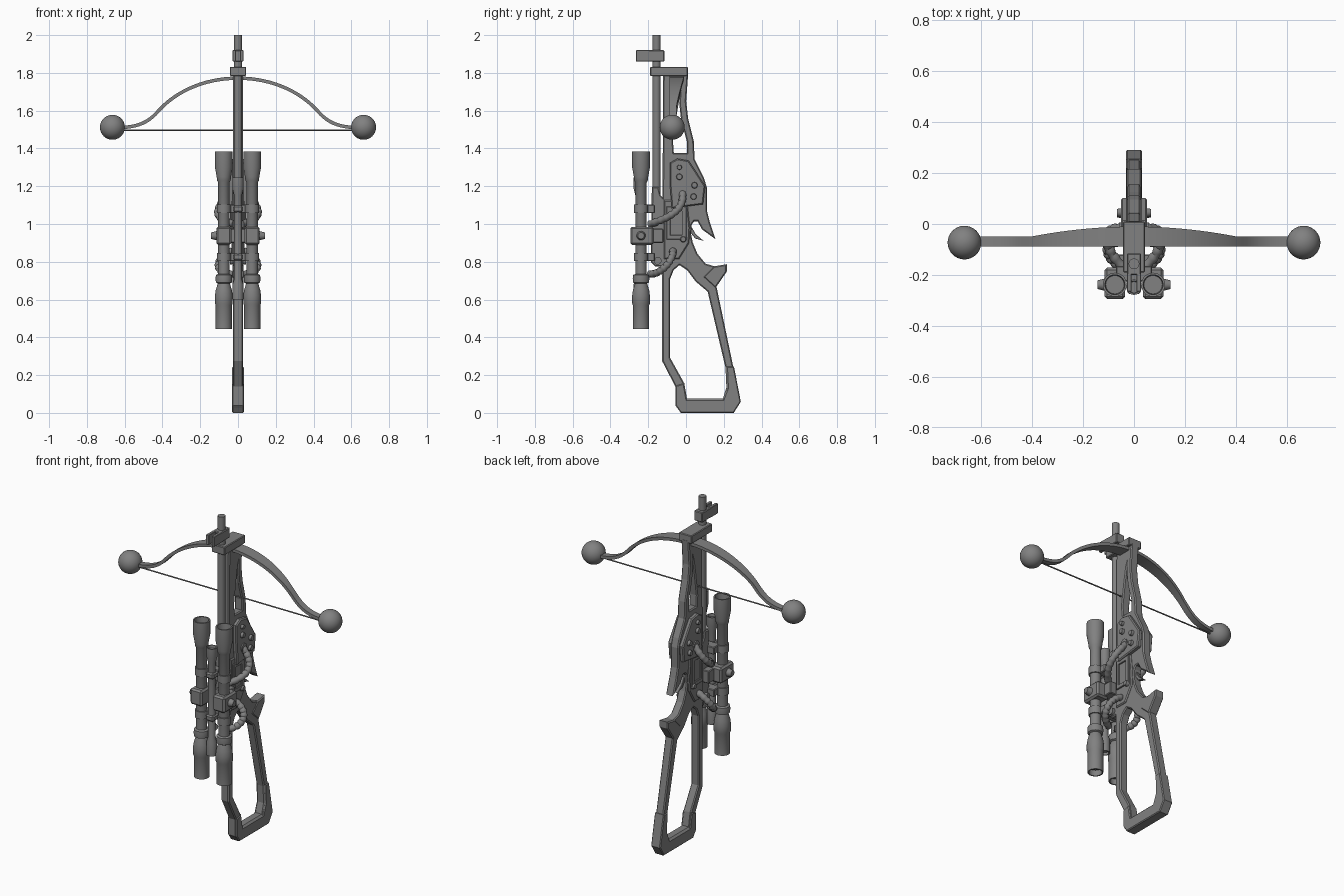
import bpy, bmesh, math
from mathutils import Vector, Matrix
from mathutils.geometry import interpolate_bezier

cube = bpy.data.objects.get("Cube")
if cube:
    bpy.data.objects.remove(cube, do_unlink=True)

grey = bpy.data.materials.new("gunmetal grey")
grey.use_nodes = True
COLOUR = (0.22, 0.22, 0.22, 1)
grey.diffuse_color = COLOUR
grey.node_tree.nodes["Principled BSDF"].inputs["Base Color"].default_value = COLOUR
SIDES = (("left", 1), ("right", -1))


def activate(obj):
    bpy.ops.object.select_all(action="DESELECT")
    obj.select_set(True)
    bpy.context.view_layer.objects.active = obj


def finish(name, bm, smooth=True):
    """Clean a bmesh and turn it into a shaded object."""
    bmesh.ops.remove_doubles(bm, verts=bm.verts, dist=0.0002)
    bmesh.ops.recalc_face_normals(bm, faces=bm.faces)
    mesh = bpy.data.meshes.new(name)
    bm.to_mesh(mesh)
    bm.free()
    mesh.materials.append(grey)
    obj = bpy.data.objects.new(name, mesh)
    bpy.context.collection.objects.link(obj)
    if smooth:
        activate(obj)
        bpy.ops.object.shade_smooth_by_angle(angle=math.radians(35))
    return obj


def side_plate(name, loops, half, x=0, bevel=0.006):
    """Side outline (y, z in hundredths) with holes, thickened along x."""
    curve = bpy.data.curves.new(name, "CURVE")
    curve.dimensions, curve.fill_mode = "2D", "BOTH"
    curve.extrude, curve.bevel_depth, curve.bevel_resolution = half - bevel, bevel, 0
    for loop in loops:
        spline = curve.splines.new("POLY")
        spline.points.add(len(loop) - 1)
        spline.use_cyclic_u, spline.use_smooth = True, False
        for point, (y, z) in zip(spline.points, loop):
            point.co = (y / 100, z / 100, 0, 1)
    temp = bpy.data.objects.new(name, curve)
    bpy.context.collection.objects.link(temp)
    graph = bpy.context.evaluated_depsgraph_get()
    mesh = bpy.data.meshes.new_from_object(temp.evaluated_get(graph))
    bm = bmesh.new()
    bm.from_mesh(mesh)
    bpy.data.objects.remove(temp)
    bpy.data.meshes.remove(mesh)
    for v in bm.verts:
        v.co = (v.co.z + x, v.co.x, v.co.y)
    for f in bm.faces:
        f.smooth = False
    return finish(name, bm, False)


def box(name, low, high, bevel=0.004):
    low, high = Vector(low), Vector(high)
    bm = bmesh.new()
    bmesh.ops.create_cube(bm, size=1)
    for v in bm.verts:
        v.co = (low + high) / 2 + v.co * (high - low)
    bmesh.ops.bevel(bm, geom=bm.edges[:], offset=bevel, segments=1, affect="EDGES")
    return finish(name, bm, False)


def rod(name, start, end, r1, r2=None, sides=24):
    start, end = Vector(start), Vector(end)
    axis = end - start
    bm = bmesh.new()
    turn = axis.to_track_quat("Z", "Y").to_matrix().to_4x4()
    bmesh.ops.create_cone(bm, cap_ends=True, segments=sides, radius1=r1,
                          radius2=r1 if r2 is None else r2, depth=axis.length,
                          matrix=Matrix.Translation((start + end) / 2) @ turn)
    return finish(name, bm)


def ball(name, centre, radius):
    bm = bmesh.new()
    bmesh.ops.create_uvsphere(bm, u_segments=32, v_segments=20, radius=radius,
                              matrix=Matrix.Translation(centre))
    return finish(name, bm)


def loft(bm, rings, closed_ends=True):
    rings = [[bm.verts.new(p) for p in ring] for ring in rings]
    n = len(rings[0])
    for a, b in zip(rings, rings[1:]):
        for i in range(n):
            bm.faces.new((a[i], a[(i + 1) % n], b[(i + 1) % n], b[i]))
    if closed_ends:
        bm.faces.new(rings[0])
        bm.faces.new(rings[-1])


def lathe(name, profile, x, y, sides=28):
    """Revolve (radius, z in hundredths) about a vertical axis."""
    bm = bmesh.new()
    angles = [math.tau * i / sides for i in range(sides)]
    loft(bm, [[(x + r * math.cos(a) / 100, y + r * math.sin(a) / 100, z / 100)
               for a in angles] for r, z in profile])
    bmesh.ops.dissolve_degenerate(bm, dist=0.0001, edges=bm.edges)
    return finish(name, bm)


def hose(name, points, radius):
    """Ribbed hose along a bezier with four control points."""
    path = interpolate_bezier(*[Vector(p) for p in points], 29)
    bm = bmesh.new()
    rings = []
    for i, p in enumerate(path):
        tangent = path[min(i + 1, 28)] - path[max(i - 1, 0)]
        turn = tangent.to_track_quat("Z", "Y")
        r = radius * (0.82 if i % 3 == 0 else 1)
        rings.append([p + turn @ Vector((r * math.cos(a), r * math.sin(a), 0))
                      for a in [math.tau * k / 14 for k in range(14)]])
    loft(bm, rings)
    return finish(name, bm)


# Rifle frame: fore end, receiver, grip and skeleton stock with its openings
outline = [(-12, 80), (-12, 27.5), (-5, 14), (-5, 4), (-2.5, 1), (24.5, 1), (28, 6), (24.5, 24),
           (15.5, 67), (21, 75), (21, 78), (15, 77), (10, 78.5), (5.5, 84), (3, 90), (2, 95),
           (2.5, 100), (4, 102), (6.5, 102), (9, 97.5), (14.5, 93.5), (12, 101), (10.5, 107),
           (10.5, 119), (9, 124), (4, 134), (3.5, 144), (0.5, 156), (-0.5, 165), (0.5, 179), (-11.5, 179)]
stock_hole = [(-9, 71), (-7, 76), (-3.5, 79), (1, 76), (5.5, 70), (12, 64.5), (21.5, 24),
              (22, 13.5), (20, 7), (0, 7), (-1.5, 15.5), (-9, 29)]
fore_hole = [(-2.5, 171), (-3, 164), (-2, 155), (1, 144), (1, 137), (-7, 137), (-7.5, 144),
             (-5.5, 158), (-4, 167)]
side_plate("rifle_frame", [outline, stock_hole, fore_hole], 0.026)
side_plate("butt_pad", [[(25, 24), (28.5, 6), (25, 0.5), (-2.5, 0.5), (-5, 4), (-5, 14), (-1.5, 15),
                         (0, 6.5), (20, 6.5), (22.5, 13), (22, 24)]], 0.031, bevel=0.005)
side_plate("grip_cap", [[(15.5, 67), (21, 75), (21, 78), (15, 77), (10, 72)]], 0.03)
side_plate("trigger", [[(1, 97), (3, 95), (5, 92.5), (8.5, 91.5), (5, 94.5), (3, 98)]], 0.01, bevel=0.002)

# Receiver with side plates, recessed panels and screws
side_plate("receiver", [[(-11, 82), (-11, 112), (0, 112), (1.5, 98), (1, 90), (-4, 82)]], 0.034)
plate = [(-8, 132), (-4.5, 134), (1, 133), (5, 127), (9.5, 120), (8.5, 111), (-7, 109), (-8, 122)]
panel = [(-10, 92), (-10, 109), (0, 109), (0, 92)]
panel_hole = [(-8.5, 94), (-8.5, 107), (-2, 107), (-2, 94)]
screws = [(-3.5, 130, 1.6), (-3.5, 125, 2), (4.5, 120.5, 2), (4, 114.5, 2), (-1.5, 92, 1.8)]
for side, s in SIDES:
    side_plate("side_plate_" + side, [plate], 0.014, s * 0.037)
    side_plate("panel_rim_" + side, [panel, panel_hole], 0.005, s * 0.037, 0.002)
    for i, (y, z, r) in enumerate(screws):
        reach = 0.052 if z < 100 else 0.066
        rod(f"screw_{side}_{i}", (s * 0.03, y / 100, z / 100), (s * reach, y / 100, z / 100),
            r / 100, r / 140, 16)

# Barrel, shroud, muzzle block and forked sight
BARREL_Y = -0.156
rod("barrel", (0, BARREL_Y, 0.82), (0, BARREL_Y, 2), 0.021)
side_plate("barrel_shroud", [[(-18, 80), (-16, 78), (-12, 78), (-11, 82), (-11, 112), (-14, 115),
                              (-15, 119), (-17.5, 119)]], 0.026)
rod("shroud_pivot", (-0.042, -0.15, 0.805), (0.042, -0.15, 0.805), 0.02)
box("muzzle_block", (-0.043, -0.19, 1.783), (0.043, 0.01, 1.832))
box("sight_block", (-0.028, -0.2, 1.86), (0.028, -0.115, 1.92))
for side, s in SIDES:
    box("sight_prong_" + side, (s * 0.019 - 0.009, -0.265, 1.86), (s * 0.019 + 0.009, -0.195, 1.92), 0.002)

# Bow limbs, tip balls and string
inner = [Vector(p) for p in ((0, 0, 1.772), (0.18, 0, 1.772), (0.33, 0, 1.7), (0.42, 0, 1.6))]
outer = [Vector(p) for p in ((0.42, 0, 1.6), (0.48, 0, 1.53), (0.54, 0, 1.512), (0.64, 0, 1.51))]
arc = interpolate_bezier(*inner, 16) + interpolate_bezier(*outer, 12)[1:]
for side, s in SIDES:
    bm = bmesh.new()
    rings = []
    for i, p in enumerate(arc):
        run = arc[min(i + 1, len(arc) - 1)] - arc[max(i - 1, 0)]
        normal = Vector((-run.z, 0, run.x)).normalized() * 0.009
        back = -0.01 - 0.04 * min(1, p.x / 0.4) ** 2
        rings.append([(s * (p.x + k * normal.x), y, p.z + k * normal.z)
                      for k, y in ((1, -0.088), (1, back), (-1, back), (-1, -0.088))])
    loft(bm, rings)
    finish("bow_limb_" + side, bm)
    ball("tip_ball_" + side, (s * 0.665, -0.073, 1.512), 0.066)
rod("bow_string", (-0.64, -0.073, 1.497), (0.64, -0.073, 1.497), 0.004, sides=8)

# Twin scopes with clamps, knobs and hoses
scope = [(0, 48), (3.6, 48), (3.6, 44.5), (4.3, 44.5), (4.3, 57), (4.7, 58), (4.7, 62), (4.3, 65),
         (3.2, 68.5), (4.2, 69), (4.4, 71), (4.2, 73), (3, 73.5), (3, 122), (3.6, 123), (3.8, 125),
         (4.7, 130), (4.7, 138.5), (3.9, 138.5), (3.6, 135), (0, 135)]
SCOPE_Y = -0.238
for side, s in SIDES:
    x = s * 0.075
    lathe("scope_" + side, scope, x, SCOPE_Y)
    box("scope_clamp_" + side, (x - 0.04, -0.295, 0.89), (x + 0.04, -0.17, 0.985), 0.01)
    rod("clamp_knob_" + side, (s * 0.11, SCOPE_Y, 0.938), (s * 0.143, SCOPE_Y, 0.938), 0.025, 0.017)
    for i, z in enumerate((0.825, 1.08)):
        rod(f"scope_ring_{side}_{i}", (x, SCOPE_Y, z - 0.022), (x, SCOPE_Y, z + 0.022), 0.037)
    hose("upper_hose_" + side, [(s * 0.04, -0.02, 1.17), (s * 0.125, 0, 1.08),
                                (s * 0.14, -0.09, 1.03), (s * 0.02, -0.19, 1)], 0.02)
    hose("lower_hose_" + side, [(s * 0.03, -0.07, 0.86), (s * 0.13, -0.06, 0.82),
                                (s * 0.13, -0.13, 0.73), (s * 0.02, -0.19, 0.735)], 0.02)
    rod("hose_cap_" + side, (s * 0.03, -0.02, 1.17), (s * 0.058, -0.02, 1.17), 0.025)

# Small centre scope and the cross mounts
lathe("centre_scope", [(0, 61.5), (2.2, 61.5), (2.2, 60), (2.9, 60), (2.9, 68), (2, 71), (2, 115),
                       (3, 119), (3, 124.5), (2.4, 124.5), (2.2, 123), (0, 123)], 0, -0.248)
for i, z in enumerate((0.825, 1.08)):
    box(f"cross_mount_{i}", (-0.07, -0.225, z - 0.022), (0.07, -0.165, z + 0.022))
    box(f"centre_ring_{i}", (-0.026, -0.275, z - 0.018), (0.026, -0.2, z + 0.018), 0.008)
box("main_mount", (-0.067, -0.2, 0.9), (0.067, -0.12, 0.975))
